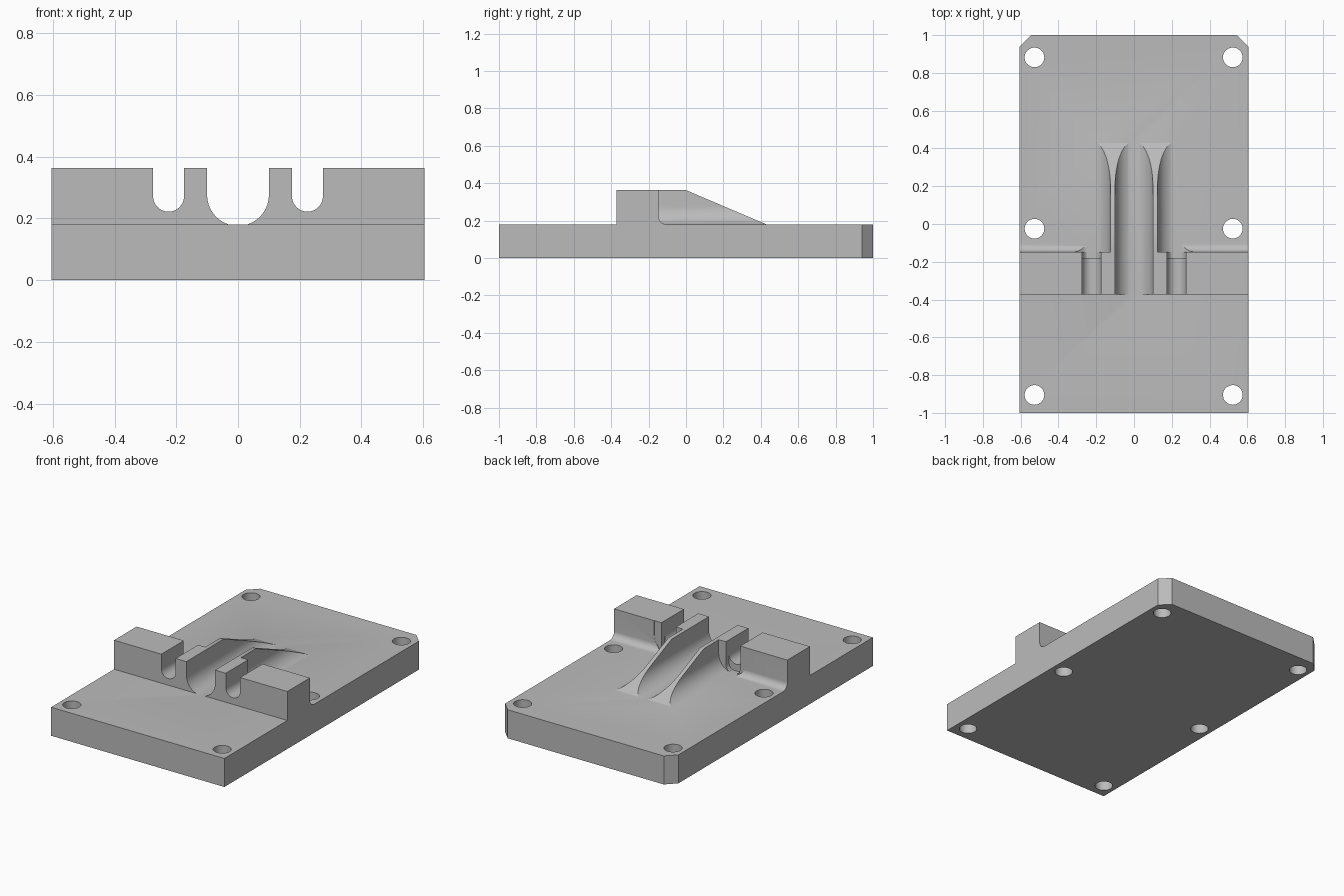
import bpy, bmesh, math
from mathutils import Vector

old = bpy.data.objects.get("Cube")
if old:
    bpy.data.objects.remove(old, do_unlink=True)

GREY = bpy.data.materials.new("plain grey")
GREY.use_nodes = True
GREY.diffuse_color = (0.5, 0.5, 0.5, 1)
GREY.node_tree.nodes["Principled BSDF"].inputs["Base Color"].default_value = (0.5, 0.5, 0.5, 1)

HALF_W, PLATE_T, TOP = 0.605, 0.18, 0.363
FRONT, BACK = -0.372, -0.147


def arc(cx, cy, r, a0, a1, n=24):
    steps = [math.radians(a0 + (a1 - a0) * i / n) for i in range(n + 1)]
    return [(cx + r * math.cos(a), cy + r * math.sin(a)) for a in steps]


def prism(name, profile, axis, lo, hi):
    """Extrude a 2D profile along x, y or z from lo to hi."""
    place = {"x": lambda u, v: (lo, u, v),
             "y": lambda u, v: (u, lo, v),
             "z": lambda u, v: (u, v, lo)}[axis]
    bm = bmesh.new()
    face = bm.faces.new([bm.verts.new(place(u, v)) for u, v in profile])
    new = bmesh.ops.extrude_face_region(bm, geom=[face])["geom"]
    shift = Vector([hi - lo if a == axis else 0 for a in "xyz"])
    bmesh.ops.translate(bm, vec=shift, verts=[g for g in new if isinstance(g, bmesh.types.BMVert)])
    bmesh.ops.recalc_face_normals(bm, faces=bm.faces)
    mesh = bpy.data.meshes.new(name)
    bm.to_mesh(mesh)
    bm.free()
    mesh.materials.append(GREY)
    obj = bpy.data.objects.new(name, mesh)
    bpy.context.collection.objects.link(obj)
    return obj


def combine(target, tool, operation):
    tool.hide_render = True
    mod = target.modifiers.new(operation, "BOOLEAN")
    mod.operation, mod.solver, mod.object = operation, "EXACT", tool
    bpy.context.view_layer.objects.active = target
    bpy.ops.object.modifier_apply(modifier=mod.name)
    bpy.data.objects.remove(tool, do_unlink=True)


def u_cutter(x, z, r, lo, hi):
    """Round-bottomed trough, open at the top, running along y."""
    profile = [(x - r, 0.6)] + arc(x, z, r, 180, 360, 40) + [(x + r, 0.6)]
    return prism("trough_cutter", profile, "y", lo, hi)


# Cross wall with a fillet along the foot of its back
wall_profile = [(FRONT, 0.15), (FRONT, TOP), (BACK, TOP)]
wall_profile += arc(BACK + 0.043, PLATE_T + 0.043, 0.043, 180, 270, 12)
wall_profile += [(BACK + 0.043, 0.15)]
raised = prism("cross_wall", wall_profile, "x", -HALF_W, HALF_W)

# Sloped ridge that the troughs split into two ribs
ridge = prism("ridge", [(-0.3, 0.15), (-0.3, TOP), (0, TOP), (0.43, PLATE_T), (0.5, 0.15)],
              "x", -0.225, 0.225)
combine(raised, ridge, "UNION")

# Central trough, outer troughs, slots and the recess behind each slot
combine(raised, u_cutter(0, 0.276, 0.1, -0.6, 0.7), "DIFFERENCE")
for side in (-1, 1):
    x = side * 0.225
    combine(raised, u_cutter(x, 0.276, 0.1, BACK - 0.001, 0.7), "DIFFERENCE")
    combine(raised, u_cutter(x, 0.272, 0.05, -0.6, -0.1), "DIFFERENCE")
    combine(raised, u_cutter(x, 0.222, 0.0503, -0.18, -0.1), "DIFFERENCE")

# Base plate with clipped back corners
c = 0.06
plate = prism("base_plate", [(-HALF_W, -1), (HALF_W, -1), (HALF_W, 1 - c), (HALF_W - c, 1),
                             (c - HALF_W, 1), (-HALF_W, 1 - c)], "z", 0, PLATE_T)
combine(plate, raised, "UNION")

# Six screw holes
for x in (-0.527, 0.523):
    for y in (-0.905, -0.025, 0.882):
        hole = prism("hole_cutter", arc(x, y, 0.052, 0, 352.5, 47), "z", -0.1, 0.4)
        combine(plate, hole, "DIFFERENCE")

plate.name = "mounting_base"
bpy.ops.object.select_all(action="DESELECT")
plate.select_set(True)
bpy.context.view_layer.objects.active = plate
bpy.ops.object.shade_smooth_by_angle(angle=math.radians(25))
